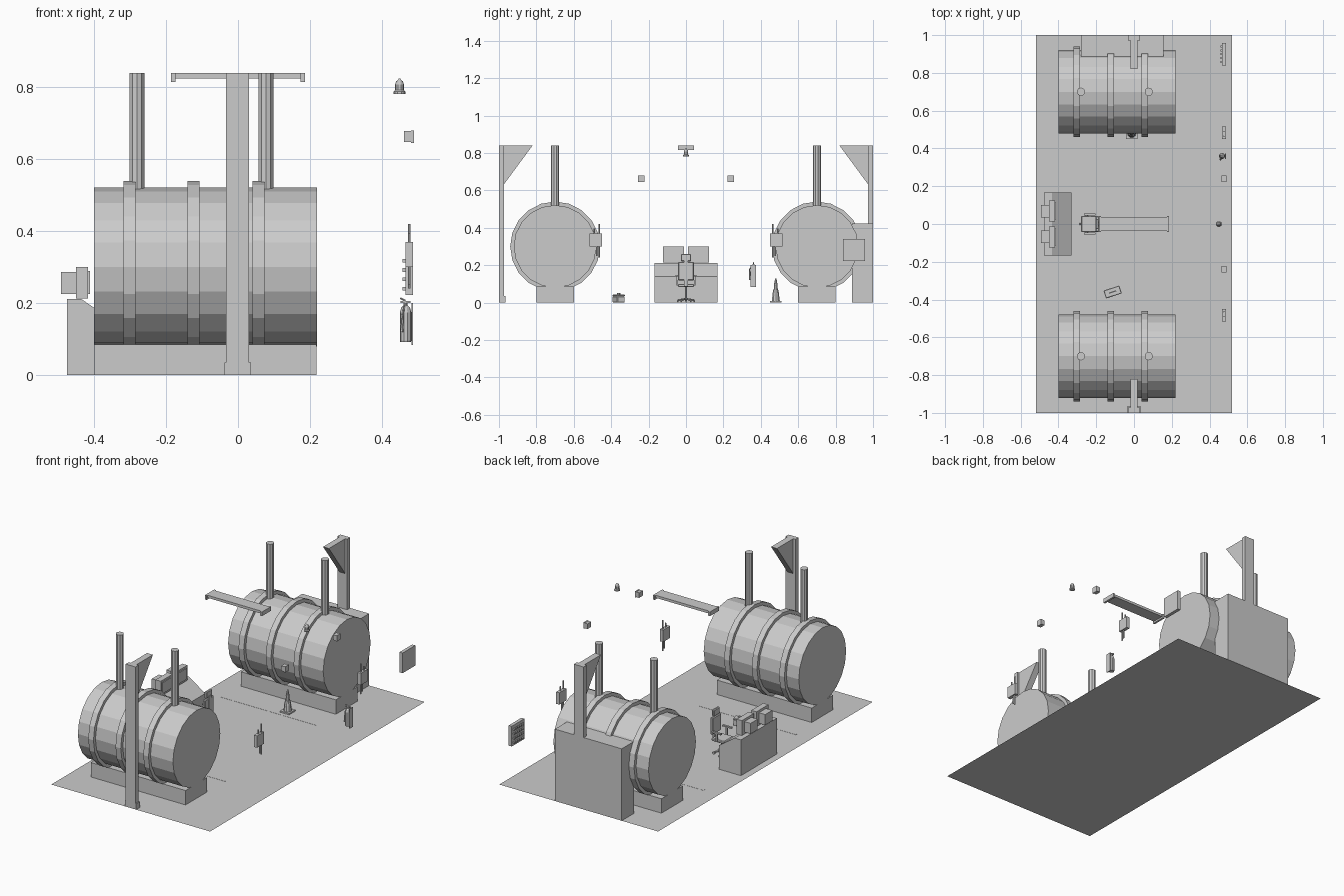
import bpy, bmesh, math
from mathutils import Matrix, Vector

if "Cube" in bpy.data.objects:
    bpy.data.objects.remove(bpy.data.objects["Cube"])


def make(name, bm, bevel=0):
    me = bpy.data.meshes.new(name)
    bmesh.ops.recalc_face_normals(bm, faces=bm.faces)
    bm.to_mesh(me)
    bm.free()
    ob = bpy.data.objects.new(name, me)
    bpy.context.collection.objects.link(ob)
    if bevel:
        m = ob.modifiers.new("bevel", 'BEVEL')
        m.width, m.segments = bevel, 1
    return ob


def box(name, x0, x1, y0, y1, z0, z1, bevel=0):
    bm = bmesh.new()
    bmesh.ops.create_cube(bm, size=1)
    bmesh.ops.scale(bm, vec=(abs(x1 - x0), abs(y1 - y0), abs(z1 - z0)), verts=bm.verts)
    bmesh.ops.translate(bm, vec=((x0 + x1) / 2, (y0 + y1) / 2, (z0 + z1) / 2), verts=bm.verts)
    return make(name, bm, bevel)


def rod(name, a, b, r1, n=8, r2=None):
    """Cylinder or cone between two points."""
    a, b = Vector(a), Vector(b)
    d = b - a
    bm = bmesh.new()
    bmesh.ops.create_cone(bm, cap_ends=True, segments=n, radius1=r1,
                          radius2=r1 if r2 is None else r2, depth=d.length)
    rot = Vector((0, 0, 1)).rotation_difference(d).to_matrix().to_4x4()
    bmesh.ops.transform(bm, matrix=Matrix.Translation((a + b) / 2) @ rot, verts=bm.verts)
    return make(name, bm)


def prism(name, pts, depth):
    """Extrude a closed 3D outline along a vector."""
    bm = bmesh.new()
    f = bm.faces.new([bm.verts.new(p) for p in pts])
    ext = bmesh.ops.extrude_face_region(bm, geom=[f])
    vs = [v for v in ext["geom"] if isinstance(v, bmesh.types.BMVert)]
    bmesh.ops.translate(bm, vec=depth, verts=vs)
    return make(name, bm)


def lathe(name, c, prof, n=10):
    """Stacked rings of (radius, height) around z."""
    bm = bmesh.new()
    rings = [[bm.verts.new((c[0] + r * math.cos(2 * math.pi * i / n),
                            c[1] + r * math.sin(2 * math.pi * i / n), c[2] + z))
              for i in range(n)] for r, z in prof]
    for p, q in zip(rings, rings[1:]):
        for i in range(n):
            bm.faces.new((p[i], p[(i + 1) % n], q[(i + 1) % n], q[i]))
    bm.faces.new(rings[0])
    bm.faces.new(rings[-1])
    return make(name, bm)


# Floor
bm = bmesh.new()
bm.faces.new([bm.verts.new(p) for p in ((-.518, -1, 0), (.518, -1, 0), (.518, 1, 0), (-.518, 1, 0))])
make("floor", bm)

for s in (-1, 1):
    y = s * .7
    # Tank with hoops, plinth and vent pipes
    rod("tank", (-.4, y, .3), (.22, y, .3), .221, 20)
    for x in (-.302, -.124, .057):
        rod("tank_hoop", (x - .017, y, .3), (x + .017, y, .3), .24, 20)
    box("tank_plinth", -.4, .218, y - .1, y + .1, 0, .085)
    for x in (-.281, .078):
        rod("vent_pipe", (x, y, .5), (x, y, .84), .022, 10)
    box("floor_line", -.42, .22, s * .43 - .006, s * .43 + .006, 0, .0008)

    # Wall column with gusset and foot
    box("column", -.033, .031, s * .972, s * 1, 0, .84)
    box("column_foot", -.038, .036, s * .966, s * 1, 0, .035)
    prism("column_gusset", [(-.019, s * .975, .84), (-.019, s * .82, .84), (-.019, s * .975, .63)],
          (.038, 0, 0))

    # Wall junction box with conduits
    box("junction_box", .465, .486, s * .45, s * .516, .3, .37)
    rod("conduit_long", (.476, s * .464, .24), (.476, s * .464, .42), .004, 6)
    rod("conduit_short", (.476, s * .49, .36), (.476, s * .49, .395), .004, 6)
    rod("conduit_lower", (.476, s * .478, .25), (.476, s * .478, .31), .004, 6)

    # Loudspeaker
    box("speaker_horn", .462, .482, s * .24 - .017, s * .24 + .017, .648, .678)
    box("speaker_mount", .481, .489, s * .24 - .017, s * .24 + .017, .645, .68)

    # Monitor on the desk
    m = s * .068
    box("monitor_rear", -.492, -.45, m - .033, m + .033, .225, .287)
    box("monitor_case", -.451, -.417, m - .056, m + .056, .213, .301)
    box("monitor_screen", -.418, -.412, m - .045, m + .045, .225, .29)

# Cabinet behind the rear tank
box("rear_cabinet", -.281, .155, .888, 1, 0, .424)

# Ceiling lamp
box("ceiling_lamp", -.178, .178, -.036, .036, .825, .84)
for s in (-1, 1):
    box("lamp_end", s * .174, s * .186, -.043, .043, .815, .84)

# Wall control panel with buttons
box("control_panel", .466, .486, .84, .958, .222, .341)
for i in range(5):
    for j in range(4):
        yy, zz = .858 + i * .0205, .24 + j * .026
        box("panel_button", .457, .467, yy - .005, yy + .005, zz - .005, zz + .005)

# Alarm bell
lathe("alarm_bell", (.449, 0, .782), [(.016, 0), (.016, .006), (.012, .01), (.012, .026),
                                      (.009, .035), (.003, .04), (.002, .043)], 10)

# Fire extinguisher
box("extinguisher_bracket", .482, .487, .344, .374, .084, .2)
lathe("extinguisher", (.466, .36, .092), [(.015, 0), (.016, .004), (.016, .082), (.012, .096),
                                          (.005, .102), (.005, .112)], 10)
box("extinguisher_handle", .452, .48, .355, .365, .2, .206)
rod("extinguisher_lever", (.466, .36, .206), (.451, .36, .214), .003, 6)
rod("extinguisher_hose", (.463, .358, .2), (.46, .34, .18), .0025, 6)
rod("extinguisher_nozzle", (.46, .34, .18), (.456, .342, .12), .0025, 6, .005)

# Traffic cone
box("cone_base", -.042, .018, .45, .51, 0, .008)
lathe("cone_body", (-.012, .48, .007), [(.023, 0), (.018, .035), (.02, .035), (.014, .06), (.012, .06),
                                        (.009, .085), (.011, .085), (.005, .115), (.003, .122)], 10)

# Desk with sloped top
prism("desk", [(-.476, -.168, 0), (-.476, -.168, .211), (-.435, -.168, .211),
               (-.332, -.168, .14), (-.332, -.168, 0)], (0, .336, 0))

# Chair facing the desk
box("chair_seat", -.28, -.195, -.043, .043, .083, .1, .004)
box("chair_back", -.203, -.185, -.042, .042, .118, .218, .004)
box("chair_headrest", -.203, -.187, -.027, .027, .22, .26, .004)
box("chair_spine", -.19, -.181, -.01, .01, .085, .23)
rod("chair_post", (-.237, 0, .015), (-.237, 0, .09), .006, 8)
for i in range(5):
    a = math.pi + i * math.tau / 5
    e = (-.237 + .045 * math.cos(a), .045 * math.sin(a))
    rod("chair_leg", (-.237, 0, .02), (e[0], e[1], .013), .005, 6)
    rod("chair_caster", (e[0], e[1] - .004, .007), (e[0], e[1] + .004, .007), .007, 8)
for s in (-1, 1):
    box("armrest", -.265, -.205, s * .044, s * .056, .138, .146)
    box("armrest_post", -.238, -.228, s * .042, s * .052, .09, .14)

# Toolbox on the floor
parts = [box("toolbox", -.043, .043, -.021, .021, 0, .034, .003),
         box("toolbox_lid", -.044, .044, -.022, .022, .034, .042, .003),
         box("toolbox_handle", -.02, .02, -.003, .003, .048, .052)]
for s in (-1, 1):
    parts.append(box("toolbox_handle_post", s * .016, s * .02, -.003, .003, .041, .05))
for p in parts:
    m = p.matrix_basis
    off = Matrix.Translation((-.113, -.36, 0)) @ Matrix.Rotation(math.radians(18), 4, 'Z')
    p.matrix_basis = off @ m
